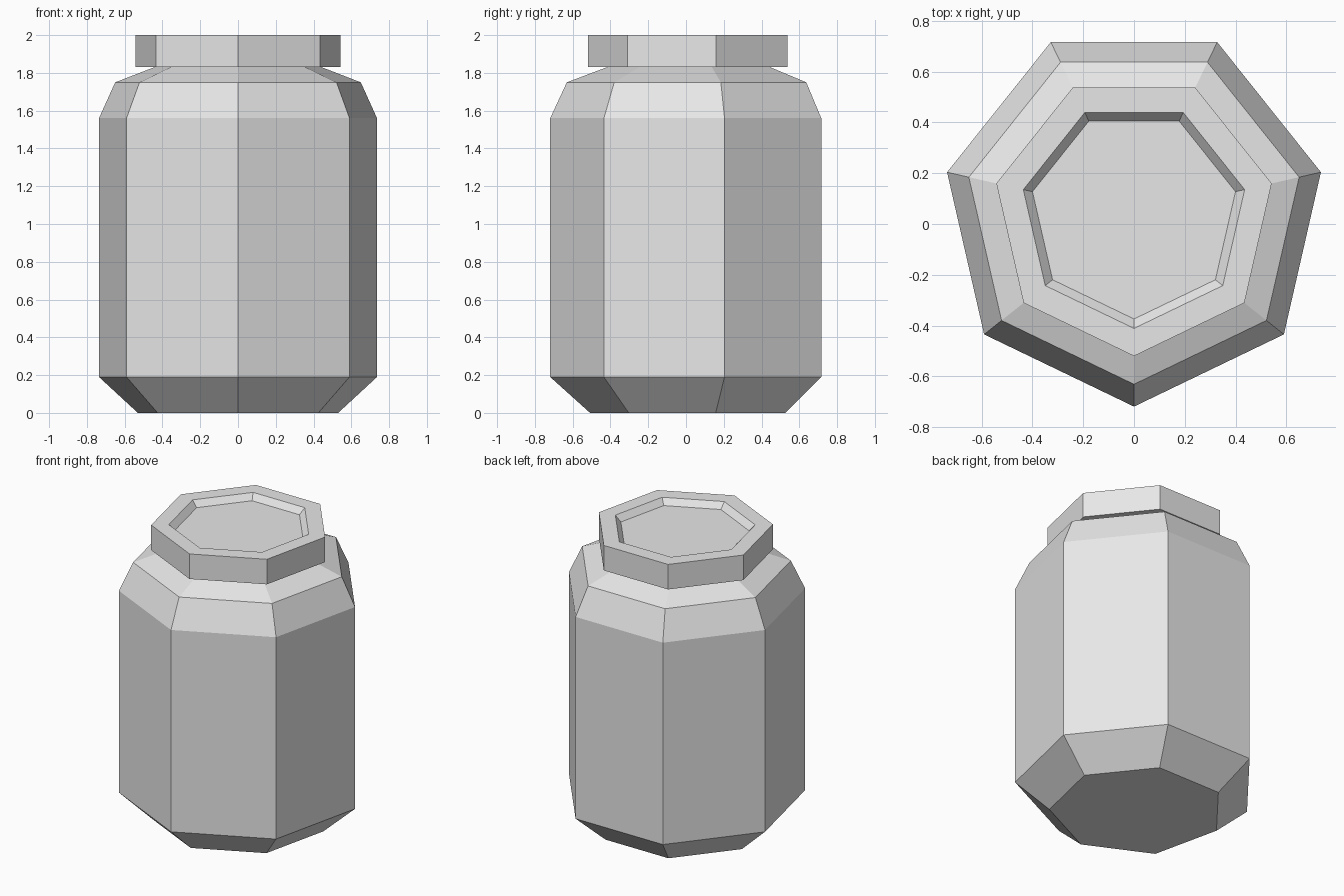
import bpy
import bmesh
from math import sin, cos, tau

SIDES = 7
CENTRE_Y = 0.036

cube = bpy.data.objects.get("Cube")
if cube:
    bpy.data.objects.remove(cube, do_unlink=True)

grey = bpy.data.materials.new("light_grey")
grey.use_nodes = True
grey.diffuse_color = (0.8, 0.8, 0.8, 1)
grey.node_tree.nodes["Principled BSDF"].inputs["Base Color"].default_value = (0.8, 0.8, 0.8, 1)


def turned_part(name, profile, cap_top):
    """Stack seven-sided rings of (radius, height), one corner to the front."""
    bm = bmesh.new()
    rings = []
    for radius, z in profile:
        rings.append([bm.verts.new((radius * sin(tau * i / SIDES),
                                    CENTRE_Y - radius * cos(tau * i / SIDES), z))
                      for i in range(SIDES)])
    for low, high in zip(rings, rings[1:]):
        for i in range(SIDES):
            j = (i + 1) % SIDES
            bm.faces.new((low[i], low[j], high[j], high[i]))
    bm.faces.new(rings[0][::-1])
    if cap_top:
        bm.faces.new(rings[-1])
    mesh = bpy.data.meshes.new(name)
    bm.to_mesh(mesh)
    bm.free()
    mesh.materials.append(grey)
    obj = bpy.data.objects.new(name, mesh)
    bpy.context.collection.objects.link(obj)
    return obj


# Jar body: chamfered foot, straight wall, two-step shoulder
turned_part("jar_body", [(0.544, 0), (0.755, 0.19), (0.755, 1.56),
                         (0.667, 1.75), (0.455, 1.83)], False)

# Lid: overhanging rim with a shallow recessed top
turned_part("lid", [(0.556, 1.83), (0.556, 2.0), (0.447, 2.0), (0.41, 1.96)], True)
